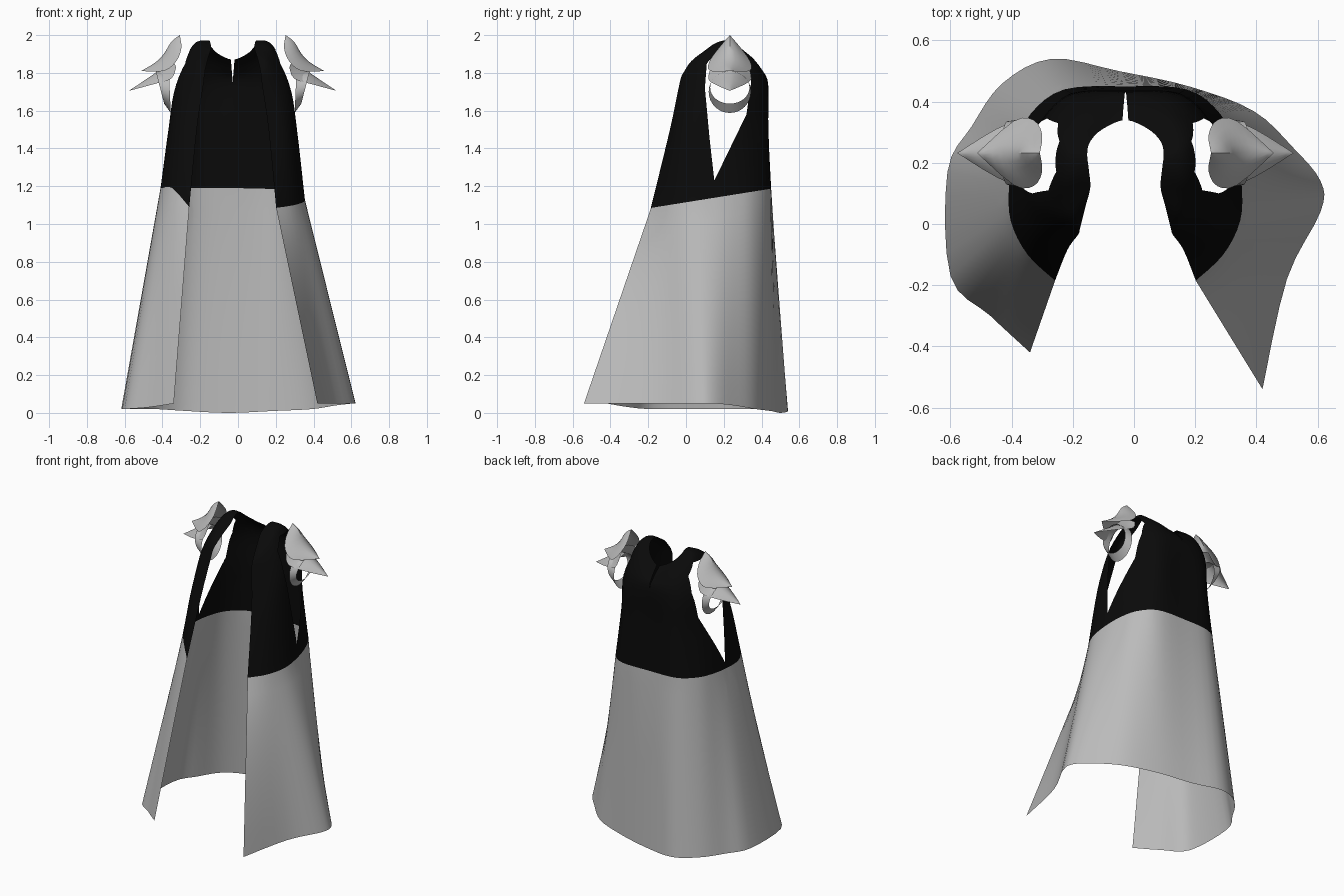
import bpy, bmesh, math
from mathutils import Vector

if "Cube" in bpy.data.objects:
    bpy.data.objects.remove(bpy.data.objects["Cube"])

MID = -0.028       # centre line of the garment
ARM_Y = 0.232      # centre of the arm openings


def material(name, value):
    mat = bpy.data.materials.new(name)
    mat.use_nodes = True
    colour = (value, value, value, 1)
    mat.diffuse_color = colour
    mat.node_tree.nodes["Principled BSDF"].inputs["Base Color"].default_value = colour
    return mat


GREY = material("light grey", 0.5)
BLACK = material("black", 0.003)


def spline(points, steps):
    """Smooth path through the points."""
    padded = [points[0]] + points + [points[-1]]
    path = []
    for a, b, c, d in zip(padded, padded[1:], padded[2:], padded[3:]):
        for k in range(steps):
            t = k / steps
            path.append(0.5 * (2 * b + (c - a) * t + (2 * a - 5 * b + 4 * c - d) * t ** 2
                               + (3 * b - a - 3 * c + d) * t ** 3))
    return path + [points[-1]]


def grid_faces(bm, lines, flip=False, rule=None):
    """Skin a list of equally long point lines."""
    verts = [[bm.verts.new(p) for p in line] for line in lines]
    for i in range(len(lines) - 1):
        for j in range(len(lines[0]) - 1):
            quad = [verts[i][j], verts[i + 1][j], verts[i + 1][j + 1], verts[i][j + 1]]
            face = bm.faces.new(quad[::-1] if flip else quad)
            if rule:
                face.material_index = rule(j)


def cut_hole(bm, outline, axis, allowed):
    """Cut a convex outline, drawn on (axis, z), out of the allowed faces."""
    planes = []
    for a, b in zip(outline, outline[1:] + outline[:1]):
        normal = Vector((0, 0, axis - axis))
        normal[axis], normal[2] = b[1] - a[1], a[0] - b[0]
        origin = Vector((0, 0, a[1]))
        origin[axis] = a[0]
        planes.append((origin, normal.normalized()))
    low, high = min(p[1] for p in outline) - 0.1, max(p[1] for p in outline) + 0.1
    for origin, normal in planes:
        faces = [f for f in bm.faces if allowed(f.calc_center_median())
                 and low < f.calc_center_median().z < high]
        geom = set(faces)
        for f in faces:
            geom.update(f.edges)
            geom.update(f.verts)
        bmesh.ops.bisect_plane(bm, geom=list(geom), dist=1e-5, plane_co=origin, plane_no=normal)
    inside = []
    for f in bm.faces:
        c = f.calc_center_median()
        if allowed(c) and all((c - o).dot(n) < 0 for o, n in planes):
            inside.append(f)
    bmesh.ops.delete(bm, geom=inside, context='FACES')


def finish(bm, name, mats, angle):
    bmesh.ops.remove_doubles(bm, verts=bm.verts, dist=1e-5)
    mesh = bpy.data.meshes.new(name)
    bm.to_mesh(mesh)
    bm.free()
    obj = bpy.data.objects.new(name, mesh)
    bpy.context.collection.objects.link(obj)
    for mat in mats:
        mesh.materials.append(mat)
    bpy.ops.object.select_all(action='DESELECT')
    obj.select_set(True)
    bpy.context.view_layer.objects.active = obj
    bpy.ops.object.shade_smooth_by_angle(angle=math.radians(angle))


# Cloak: half outlines run from the front edge to the middle of the back
def full_row(half, height=None):
    right = [Vector((MID - p[0], p[1], p[2] if len(p) > 2 else height)) for p in half]
    left = [Vector((2 * MID - p.x, p.y, p.z)) for p in right[-2::-1]]
    return right + left


hem = [Vector(p) for p in (
    (-.34, -.42, .05), (-.47, -.3, .03), (-.6, -.17, .02), (-.61, .17, .02), (-.53, .32, .02),
    (-.43, .46, .02), (-.27, .54, .01), (-.05, .5, 0), (.18, .45, .01), (.39, .37, .02),
    (.52, .25, .04), (.61, .14, .05), (.61, .04, .05), (.5, -.18, .05), (.42, -.54, .05))]
chest = full_row([(.23, -.185), (.32, -.1), (.375, .01), (.38, .13),
                  (.36, .25), (.31, .36), (.2, .44), (0, .45)], 1.19)
for p in chest:                       # the colour border dips towards the front
    if p.x > MID:
        p.z = min(1.19, 1.115 + 0.16 * p.y)
chest[0].z = 1.09
ribs = full_row([(.19, -.085), (.28, -.05), (.33, .03), (.34, .14),
                 (.325, .24), (.28, .34), (.18, .43), (0, .43)], 1.5)
armpit = full_row([(.155, -.035), (.23, 0), (.285, .06), (.305, .14),
                   (.305, .23), (.27, .33), (.17, .42), (0, .435)], 1.74)
shoulder = full_row([(.15, -.02, 1.79), (.18, .02, 1.85), (.2, .08, 1.89), (.21, .15, 1.935),
                     (.21, .23, 1.945), (.2, .3, 1.91), (.13, .37, 1.86), (0, .4, 1.81)])
neck = full_row([(.145, 0, 1.82), (.13, .06, 1.88), (.115, .12, 1.93), (.12, .18, 1.965),
                 (.125, .23, 1.97), (.115, .27, 1.94), (.075, .31, 1.9), (0, .34, 1.87)])

SKIRT_STEPS = 10
rows = [spline(row, 4) for row in (hem, chest, ribs, armpit, shoulder, neck)]
columns = []
for column in zip(*rows):
    skirt = [column[0].lerp(column[1], k / SKIRT_STEPS) for k in range(SKIRT_STEPS)]
    columns.append(skirt + spline(list(column[1:]), 5))

bm = bmesh.new()
grid_faces(bm, columns, flip=True, rule=lambda j: int(j >= SKIRT_STEPS))
armhole = [(.15, 1.23), (.32, 1.58), (.345, 1.75), (.33, 1.85), (.27, 1.92),
           (.17, 1.92), (.11, 1.85), (.1, 1.72), (.125, 1.45)]
cut_hole(bm, armhole, 1, lambda c: abs(c.x - MID) > 0.15)
back_slit = [(MID, 1.75), (MID + .012, 1.9), (MID - .012, 1.9)]
cut_hole(bm, back_slit, 0, lambda c: c.y > 0.3 and abs(c.x - MID) < 0.12)
finish(bm, "cloak", [GREY, BLACK], 50)


# Shoulder plates: a ridge line with two falling edges that meet in a tip
def shoulder_plate(name, side, ridge, edge):
    ridge = spline([Vector((x, 0, z)) for x, z in ridge], 3)
    edge = spline([Vector(p) for p in edge], 3)
    lines = []
    for top, rim in zip(ridge, edge):
        line = []
        for k in range(-4, 5):
            t = k / 4
            p = top.lerp(Vector((rim.x, 0, rim.z)), abs(t) ** 1.6)
            line.append((MID + side * p.x, ARM_Y + t * rim.y, p.z))
        lines.append(line)
    bm = bmesh.new()
    grid_faces(bm, lines, flip=side < 0)
    finish(bm, name, [GREY], 40)


# Arm band: a tilted ring, wider at the top
def arm_band(name, side):
    lines = []
    for k in range(33):
        a = math.tau * k / 32
        c, s = math.cos(a), math.sin(a)
        inner = (MID + side * (.333 + .005 * s), ARM_Y + .112 * c, 1.7 + .112 * s)
        outer = (MID + side * (.385 + .022 * s), ARM_Y + .104 * c, 1.722 + .085 * s)
        lines.append((inner, outer))
    bm = bmesh.new()
    grid_faces(bm, lines, flip=side > 0)
    finish(bm, name, [GREY], 40)


for label, side in (("left", 1), ("right", -1)):
    shoulder_plate(label + "_upper_plate", side,
                   [(.28, 2), (.325, 1.965), (.365, 1.9), (.41, 1.855), (.485, 1.81)],
                   [(.28, 0, 2), (.272, .06, 1.93), (.3, .108, 1.86),
                    (.365, .105, 1.81), (.485, 0, 1.81)])
    shoulder_plate(label + "_lower_plate", side,
                   [(.32, 1.88), (.39, 1.815), (.46, 1.765), (.55, 1.705)],
                   [(.3, .1, 1.83), (.325, .114, 1.77), (.42, .08, 1.74), (.55, 0, 1.705)])
    arm_band(label + "_arm_band", side)
